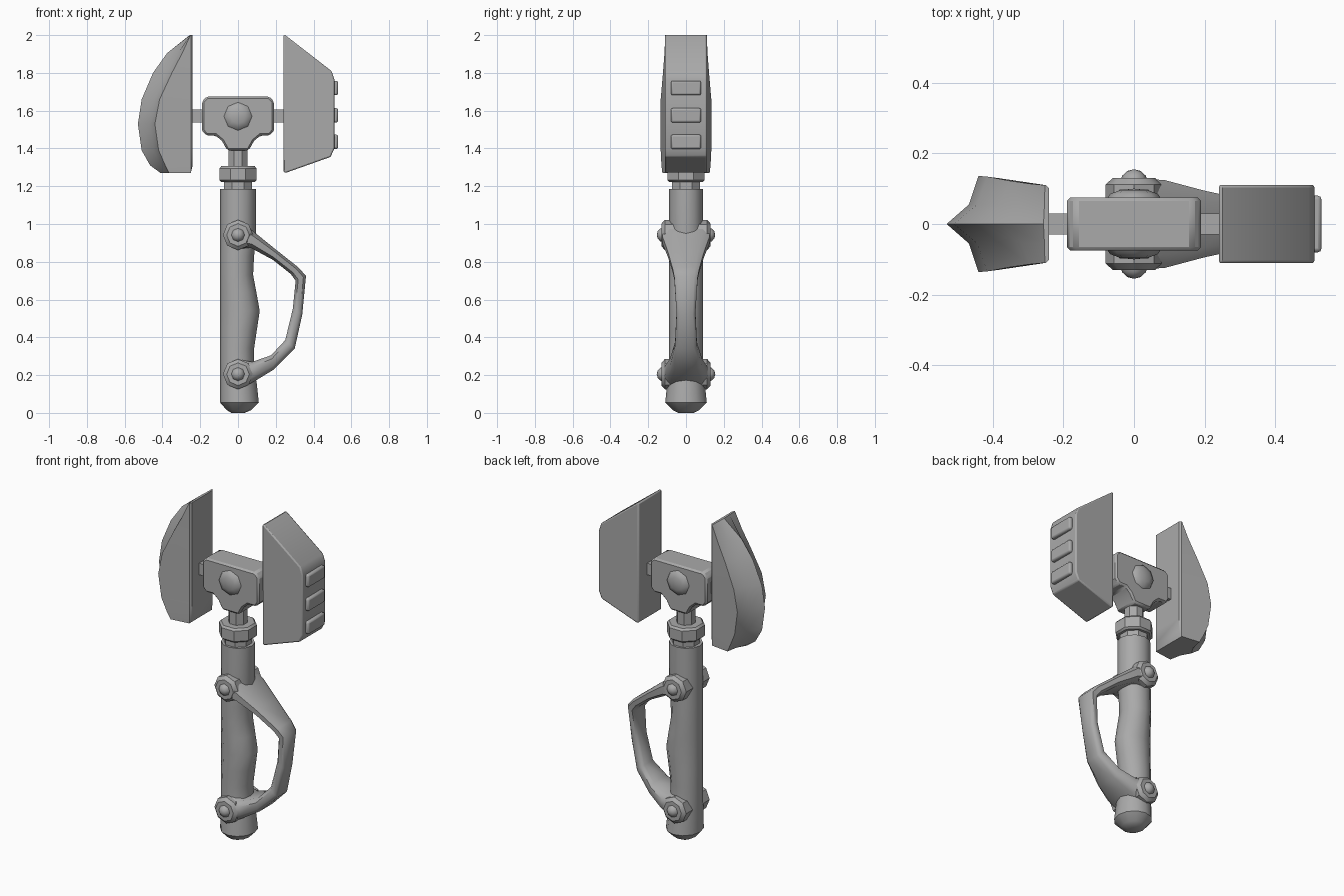
import bpy, bmesh, math
from mathutils import Matrix

cube = bpy.data.objects.get("Cube")
if cube:
    bpy.data.objects.remove(cube, do_unlink=True)

grey = bpy.data.materials.new("plain_grey")
grey.use_nodes = True
COLOR = (0.4, 0.4, 0.4, 1)
grey.diffuse_color = COLOR
grey.node_tree.nodes["Principled BSDF"].inputs["Base Color"].default_value = COLOR


def finish(name, bm, bevel=0, segments=1, angle=35):
    bmesh.ops.recalc_face_normals(bm, faces=bm.faces)
    mesh = bpy.data.meshes.new(name)
    bm.to_mesh(mesh)
    bm.free()
    mesh.materials.append(grey)
    ob = bpy.data.objects.new(name, mesh)
    bpy.context.collection.objects.link(ob)
    bpy.ops.object.select_all(action='DESELECT')
    ob.select_set(True)
    bpy.context.view_layer.objects.active = ob
    if bevel:
        mod = ob.modifiers.new("bevel", 'BEVEL')
        mod.width, mod.segments = bevel, segments
        mod.limit_method, mod.angle_limit = 'ANGLE', math.radians(40)
    bpy.ops.object.shade_smooth_by_angle(angle=math.radians(angle))
    return ob


def loft(name, rings, **kw):
    """Skin a row of equal-length closed rings and cap both ends."""
    bm = bmesh.new()
    rows = [[bm.verts.new(p) for p in ring] for ring in rings]
    n = len(rows[0])
    for a, b in zip(rows, rows[1:]):
        for i in range(n):
            j = (i + 1) % n
            bm.faces.new((a[i], a[j], b[j], b[i]))
    bm.faces.new(rows[0])
    bm.faces.new(rows[-1])
    return finish(name, bm, **kw)


def slab(name, outline, half, **kw):
    return loft(name, [[(x, y, z) for x, z in outline] for y in (-half, half)], **kw)


def box(name, x0, x1, y, z0, z1, **kw):
    return slab(name, [(x0, z0), (x1, z0), (x1, z1), (x0, z1)], y, **kw)


def circle(n, turn=0.5):
    return [(math.cos(t), math.sin(t)) for t in
            (2 * math.pi * (i + turn) / n for i in range(n))]


def lathe(name, profile, n, **kw):
    return loft(name, [[(r * c, r * s, z) for c, s in circle(n)] for r, z in profile], **kw)


def dome(name, y, z, radius, depth):
    bm = bmesh.new()
    bmesh.ops.create_uvsphere(bm, u_segments=8, v_segments=6, radius=1)
    bm.transform(Matrix.Translation((0, y, z)) @ Matrix.Rotation(math.pi / 2, 4, 'X')
                 @ Matrix.Diagonal((radius, radius, depth, 1)))
    finish(name, bm, angle=50)


# Grip: back stays straight, finger side swells, pommel flares
grip = [  # z, left x, right x, half depth
    (0, -.035, .035, .04), (.015, -.06, .07, .07), (.055, -.095, .11, .11),
    (.15, -.095, .10, .10), (.25, -.095, .085, .09), (.34, -.095, .085, .09),
    (.44, -.095, .10, .09), (.54, -.095, .115, .09), (.64, -.095, .097, .09),
    (.73, -.095, .08, .09), (.83, -.095, .085, .09), (.92, -.095, .095, .09),
    (1.185, -.095, .095, .09)]
loft("grip", [[((a + b) / 2 + c * (b - a) / 2, s * d, z) for c, s in circle(12, 0)]
              for z, a, b, d in grip])

# Neck and collar
lathe("lower_ring", [(.08, 1.17), (.08, 1.24)], 8)
lathe("collar", [(.095, 1.222), (.106, 1.232), (.106, 1.295), (.095, 1.307)], 8)
lathe("neck", [(.054, 1.29), (.054, 1.42)], 8)

# Centre block with round bosses and the cross bar
half = [(.165, 1.675), (.19, 1.65), (.19, 1.495), (.168, 1.468),
        (.118, 1.468), (.085, 1.44), (.057, 1.39)]
slab("centre_block", half + [(-x, z) for x, z in reversed(half)], .075, bevel=.01)
box("cross_bar", -.26, .26, .03, 1.537, 1.607)
for side, y in (("front", -.07), ("back", .07)):
    dome("boss_" + side, y, 1.57, .078, .03)

# Axe blade: flared shoulders and hollow-ground cutting edge
blade = [  # z, shoulder x, edge x, shoulder half depth
    (1.27, -.365, -.41, .125), (1.31, -.385, -.465, .13), (1.39, -.42, -.51, .134),
    (1.53, -.44, -.53, .136), (1.66, -.415, -.51, .134), (1.80, -.35, -.45, .122),
    (1.905, -.295, -.375, .114), (2.0, -.252, -.256, .11)]
rings = []
for z, xs, xe, ys in blade:
    xm = xs + (xe - xs) * .3
    back = -.25 if z < 1.28 else -.24
    right = [(back, .10), (-.25, .11), (xs, ys), (xm, .055)]
    rings.append([(x, y, z) for x, y in
                  right + [(xe, 0)] + [(x, -y) for x, y in reversed(right)]])
loft("axe_blade", rings)

# Hammer head and its striking pads
slab("hammer_head", [(.24, 2.0), (.25, 2.0), (.495, 1.81), (.51, 1.765), (.51, 1.40),
                     (.49, 1.355), (.25, 1.27), (.24, 1.28)], .111, bevel=.014, segments=2)
for i, z in enumerate((1.435, 1.575, 1.72)):
    box(f"hammer_pad_{i + 1}", .49, .53, .08, z - .038, z + .038, bevel=.01, segments=2)

# Hand guard: strip that narrows around the middle of the bow
guard = [  # outer x, z, inner x, z, half depth
    (.03, 1.005, .02, .87, .128), (.095, .95, .065, .875, .124),
    (.20, .865, .185, .81, .095), (.32, .77, .28, .735, .07),
    (.36, .725, .305, .70, .062), (.34, .52, .29, .55, .05),
    (.30, .34, .25, .385, .058), (.19, .23, .175, .305, .085),
    (.10, .175, .075, .27, .112), (.03, .135, .02, .28, .122)]
rings = []
for ox, oz, ix, iz, w in guard:
    ring = []
    for t, k in ((0, .7), (.25, 1), (.75, 1), (1, .7)):
        ring.append((ox + (ix - ox) * t, w * k, oz + (iz - oz) * t))
    rings.append(ring + [(x, -y, z) for x, y, z in reversed(ring)])
loft("hand_guard", rings, angle=50)

# Guard eyes and rivets
for place, zc in (("lower", .205), ("upper", .942)):
    loft(place + "_guard_eye",
         [[(r * c, y, zc + r * s) for c, s in circle(8, 0)]
          for y, r in ((-.13, .06), (-.112, .08), (.112, .08), (.13, .06))])
    for side, y in (("front", -.117), ("back", .117)):
        dome(f"{place}_rivet_{side}", y, zc, .039, .038)
